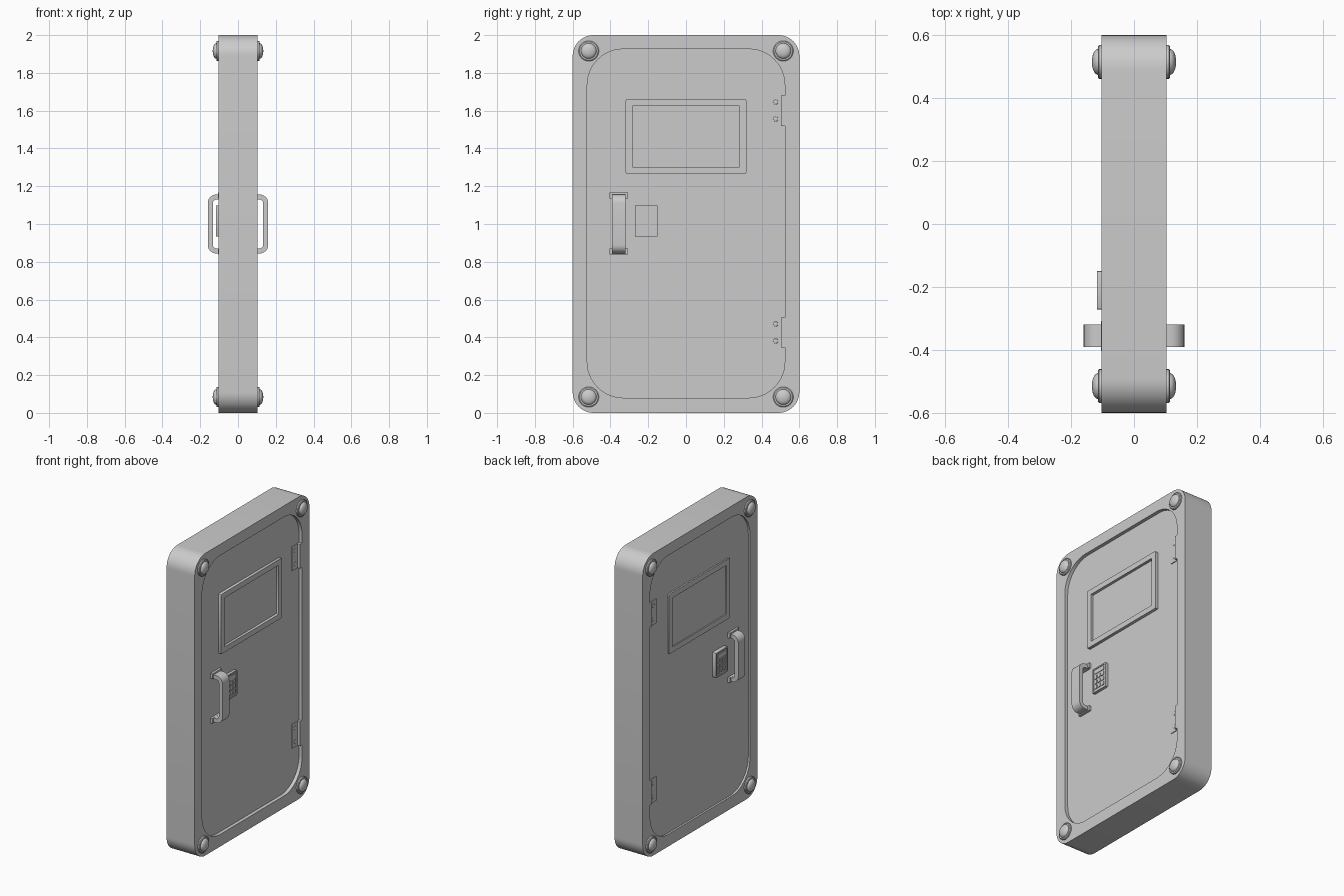
import bpy, bmesh
from math import sin, cos, pi

if "Cube" in bpy.data.objects:
    bpy.data.objects.remove(bpy.data.objects["Cube"])

FRAME_X = 0.103                      # half thickness of the frame
DOOR_X = {1: 0.08, -1: 0.09}         # door surface depth on each side


def rounded_rect(cu, cv, w, h, r, n=8):
    """Counter-clockwise rounded rectangle as 2D points."""
    pts = []
    for k, (sx, sy) in enumerate([(1, 1), (-1, 1), (-1, -1), (1, -1)]):
        for i in range(n + 1):
            a = (k + i / n) * pi / 2
            pts.append((cu + sx * (w / 2 - r) + r * cos(a),
                        cv + sy * (h / 2 - r) + r * sin(a)))
    return pts


def finish(bm, name, smooth=True):
    bmesh.ops.recalc_face_normals(bm, faces=bm.faces)
    mesh = bpy.data.meshes.new(name)
    bm.to_mesh(mesh)
    bm.free()
    ob = bpy.data.objects.new(name, mesh)
    bpy.context.collection.objects.link(ob)
    if smooth:
        bpy.ops.object.select_all(action='DESELECT')
        ob.select_set(True)
        bpy.context.view_layer.objects.active = ob
        bpy.ops.object.shade_smooth_by_angle(angle=0.6)
    return ob


def slab(name, loop, x0, x1):
    """Extrude a (y, z) outline between two x depths."""
    bm = bmesh.new()
    a = [bm.verts.new((x0, y, z)) for y, z in loop]
    b = [bm.verts.new((x1, y, z)) for y, z in loop]
    bm.faces.new(a)
    bm.faces.new(b)
    for i in range(len(a)):
        j = (i + 1) % len(a)
        bm.faces.new((a[i], a[j], b[j], b[i]))
    return finish(bm, name)


def ring(name, outer, inner, x0, x1):
    """Closed ring between two matching outlines."""
    bm = bmesh.new()
    rows = [[bm.verts.new((x, y, z)) for y, z in lp]
            for lp, x in ((outer, x0), (outer, x1), (inner, x1), (inner, x0))]
    n = len(outer)
    for k in range(4):
        p, q = rows[k], rows[(k + 1) % 4]
        for i in range(n):
            j = (i + 1) % n
            bm.faces.new((p[i], p[j], q[j], q[i]))
    return finish(bm, name)


def box(name, x0, x1, y0, y1, z0, z1):
    return slab(name, [(y0, z0), (y1, z0), (y1, z1), (y0, z1)], x0, x1)


def lathe(name, profile, y, z, side, n=24):
    """Round part about the x axis; profile is (radius, x), ending on the axis."""
    bm = bmesh.new()
    rows = [[bm.verts.new((side * x, y + r * cos(2 * pi * i / n),
                           z + r * sin(2 * pi * i / n))) for i in range(n)]
            for r, x in profile[:-1]]
    tip = bm.verts.new((side * profile[-1][1], y, z))
    bm.faces.new(rows[0])
    for i in range(n):
        j = (i + 1) % n
        for p, q in zip(rows, rows[1:]):
            bm.faces.new((p[i], p[j], q[j], q[i]))
        bm.faces.new((rows[-1][i], rows[-1][j], tip))
    return finish(bm, name)


def dome(r, x, h, n=5):
    return [(r * cos(i / n * pi / 2), x + h * sin(i / n * pi / 2)) for i in range(n + 1)]


# frame and door leaf
opening = rounded_rect(0, 1.003, 1.046, 1.846, 0.19, 12)
ring("door_frame", rounded_rect(0, 1, 1.2, 2.0, 0.11, 12), opening, -FRAME_X, FRAME_X)
slab("door_leaf", opening, -DOOR_X[-1], DOOR_X[1])


def pull_handle(side, d):
    """Bent flat bar in the xz plane, given width along y."""
    path = []
    for w, xo, half, r in ((1, 0.16, 0.156, 0.045), (-1, 0.133, 0.13, 0.02)):
        leg = [(d - 0.01, half)]
        leg += [(xo - r + r * sin(i / 6 * pi / 2), half - r + r * cos(i / 6 * pi / 2))
                for i in range(7)]
        path.append(leg + [(x, -z) for x, z in reversed(leg)])
    outer, inner = path
    bm = bmesh.new()
    y0, y1 = -0.391, -0.319
    rows = [[bm.verts.new((side * x, y, 1.0 + z)) for x, z in lp]
            for lp, y in ((outer, y0), (outer, y1), (inner, y1), (inner, y0))]
    for k in range(4):
        p, q = rows[k], rows[(k + 1) % 4]
        for i in range(len(outer) - 1):
            bm.faces.new((p[i], p[i + 1], q[i + 1], q[i]))
    bm.faces.new([r[0] for r in rows])
    bm.faces.new([r[-1] for r in rows])
    finish(bm, "pull_handle")
    for z in (0.838, 1.134):
        box("handle_foot", side * (d - 0.01), side * (d + 0.015), -0.404, -0.308, z, z + 0.033)


for s, d in DOOR_X.items():
    # window surround and pane
    ring("window_surround", rounded_rect(0, 1.463, 0.638, 0.396, 0.008, 2),
         rounded_rect(0, 1.463, 0.566, 0.325, 0.004, 2), s * (d - 0.01), s * 0.1)
    box("window_pane", s * (d - 0.01), s * (d + 0.002), -0.285, 0.285, 1.298, 1.628)

    pull_handle(s, d)

    # keypad with raised rim, display and buttons
    top = 0.099 if s > 0 else 0.117
    box("keypad_body", s * (d - 0.01), s * (top - 0.005), -0.269, -0.151, 0.935, 1.096)
    ring("keypad_rim", rounded_rect(-0.21, 1.0155, 0.122, 0.165, 0.004, 2),
         rounded_rect(-0.21, 1.0155, 0.106, 0.149, 0.002, 2), s * (d - 0.01), s * top)
    box("keypad_display", s * (top - 0.01), s * (top - 0.001), -0.253, -0.167, 1.058, 1.08)
    for row in range(3):
        for col in range(3):
            y, z = -0.241 + col * 0.031, 0.966 + row * 0.034
            box("keypad_button", s * (top - 0.01), s * top,
                y - 0.011, y + 0.011, z - 0.012, z + 0.012)

    # hinges: knuckle in the door gap, thin leaf and screws
    for z in (0.425, 1.6):
        box("hinge_knuckle", s * (d - 0.01), s * (FRAME_X - 0.002),
            0.503, 0.53, z - 0.08, z + 0.08)
        box("hinge_leaf", s * (d - 0.01), s * (d + 0.005), 0.445, 0.51, z - 0.08, z + 0.08)
        for dz in (-0.045, 0.045):
            lathe("hinge_screw", dome(0.014, d + 0.004, 0.006, 3), 0.475, z + dz, s, 12)

    # corner bolts: chamfered washer with a domed head
    for y in (-0.515, 0.515):
        for z in (0.084, 1.916):
            lathe("corner_bolt", [(0.054, 0.095), (0.054, 0.111), (0.049, 0.115)]
                  + dome(0.041, 0.115, 0.019), y, z, s)
